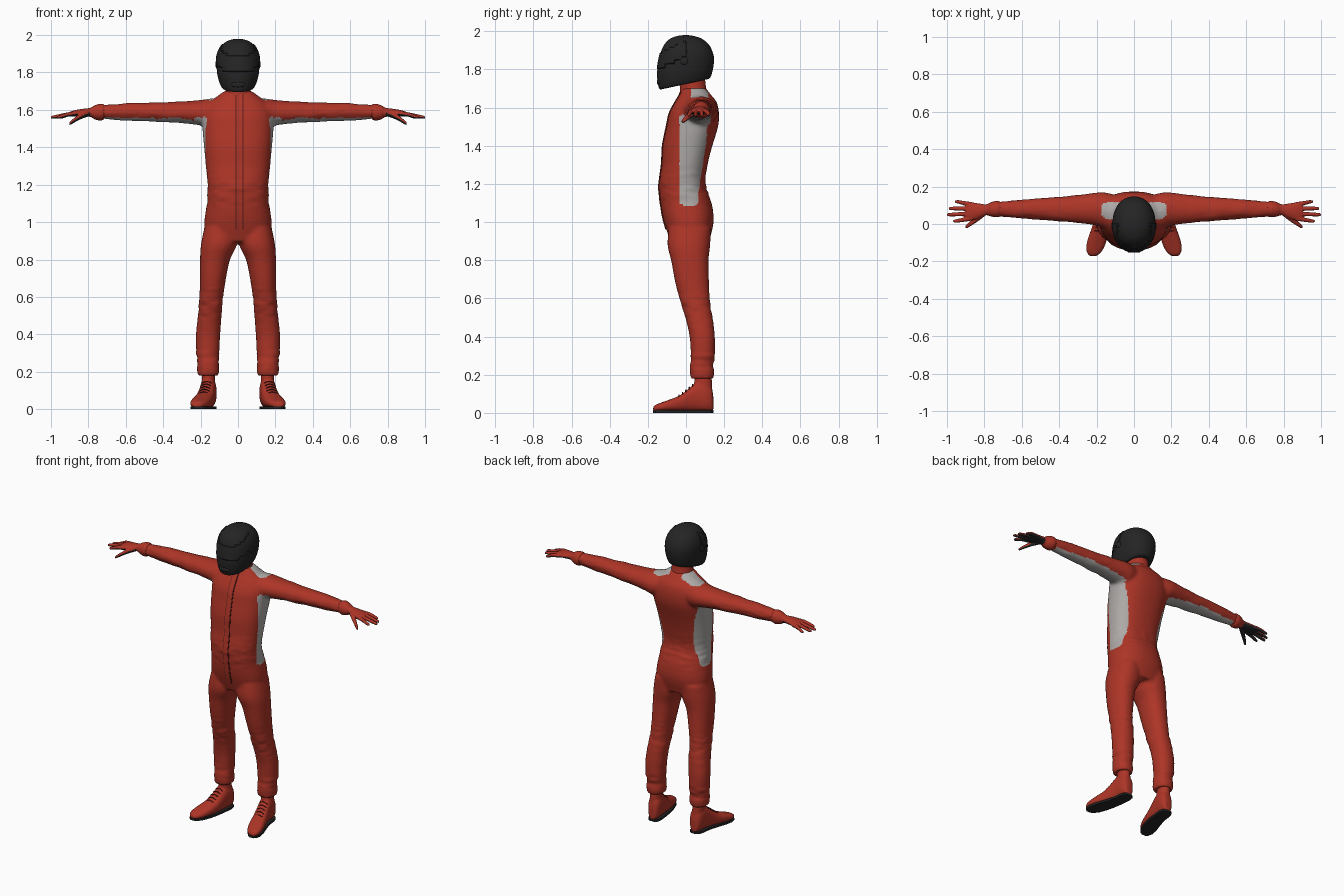
import bpy, bmesh, math
from mathutils import Vector, noise
from mathutils.bvhtree import BVHTree

cube = bpy.data.objects.get("Cube")
if cube:
    bpy.data.objects.remove(cube)


def material(name, r, g, b):
    m = bpy.data.materials.new(name)
    m.use_nodes = True
    m.diffuse_color = (r, g, b, 1)
    bsdf = m.node_tree.nodes["Principled BSDF"]
    bsdf.inputs["Base Color"].default_value = (r, g, b, 1)
    bsdf.inputs["Roughness"].default_value = 0.7
    return m


RED = material("suit red", 0.42, 0.035, 0.02)
GREY = material("panel grey", 0.42, 0.40, 0.39)
BLACK = material("black", 0.018, 0.018, 0.018)
SEAM = material("seam dark red", 0.09, 0.012, 0.01)


def spline(a, b, c, d, t):
    """Catmull-Rom blend of four rings."""
    return [0.5 * (2 * q + (r - p) * t + (2 * p - 5 * q + 4 * r - s) * t * t
                   + (3 * q - p - 3 * r + s) * t ** 3) for p, q, r, s in zip(a, b, c, d)]


def loft(bm, rings, axis="z", n=32, power=2.0, steps=3, sign=1):
    """Closed tube; ring = position, centre u, centre v, radius u, radius v, [slope]."""
    full = []
    for i in range(len(rings) - 1):
        a, d = rings[max(i - 1, 0)], rings[min(i + 2, len(rings) - 1)]
        full += [spline(a, rings[i], rings[i + 1], d, k / steps) for k in range(steps)]
    full.append(rings[-1])
    loops = []
    for ring in full:
        t, u, v, ru, rv = ring[:5]
        slope = ring[5] if len(ring) > 5 else 0
        loop = []
        for k in range(n):
            c, s = math.cos(math.tau * k / n), math.sin(math.tau * k / n)
            p = u + ru * math.copysign(abs(c) ** (2 / power), c)
            q = v + rv * math.copysign(abs(s) ** (2 / power), s)
            co = {"z": (p, q, t + slope * q), "x": (t, p, q), "y": (p, t, q)}[axis]
            loop.append(bm.verts.new((sign * co[0], co[1], co[2])))
        loops.append(loop)
    faces = [bm.faces.new(loops[0]), bm.faces.new(loops[-1])]
    for a, b in zip(loops, loops[1:]):
        faces += [bm.faces.new((a[k], a[(k + 1) % n], b[(k + 1) % n], b[k])) for k in range(n)]
    bmesh.ops.recalc_face_normals(bm, faces=faces)


def finish(name, bm, mats, mirror=False, voxel=0, relax=0, smooth=True):
    mesh = bpy.data.meshes.new(name)
    bm.to_mesh(mesh)
    bm.free()
    ob = bpy.data.objects.new(name, mesh)
    bpy.context.collection.objects.link(ob)
    if voxel:
        rm = ob.modifiers.new("Remesh", "REMESH")
        rm.mode, rm.voxel_size = "VOXEL", voxel
        sm = ob.modifiers.new("Smooth", "SMOOTH")
        sm.factor, sm.iterations = 0.5, relax
        baked = bpy.data.meshes.new_from_object(
            ob.evaluated_get(bpy.context.evaluated_depsgraph_get()))
        ob.modifiers.clear()
        ob.data = baked
    ob.data.materials.clear()
    for m in mats:
        ob.data.materials.append(m)
    if mirror:
        ob.modifiers.new("Mirror", "MIRROR")
    ob.data.polygons.foreach_set("use_smooth", [smooth] * len(ob.data.polygons))
    return ob


def paint(ob, rule):
    faces = ob.data.polygons
    faces.foreach_set("material_index", [rule(f.center, f.normal) for f in faces])


# Suit: torso, arms and legs fused into one skin
bm = bmesh.new()
loft(bm, [(.895, 0, .02, .17, .10), (1, 0, .015, .18, .13), (1.1, 0, 0, .166, .134),
          (1.2, 0, -.02, .162, .122), (1.3, 0, -.007, .172, .12), (1.4, 0, .008, .181, .13),
          (1.5, 0, .033, .19, .135), (1.57, 0, .043, .19, .13), (1.63, 0, .052, .165, .108),
          (1.67, 0, .048, .115, .08), (1.70, 0, .042, .075, .065)], power=2.3, n=48)
for side in (1, -1):
    loft(bm, [(.97, .095, .02, .085, .11), (.88, .102, .015, .096, .112), (.8, .123, .02, .08, .098),
              (.7, .134, .03, .07, .09), (.6, .142, .045, .063, .08), (.5, .151, .068, .063, .072),
              (.4, .16, .085, .065, .066), (.3, .162, .088, .061, .063), (.25, .16, .083, .056, .06),
              (.22, .16, .084, .06, .064), (.18, .16, .084, .056, .061)], sign=side, power=2.2)
    loft(bm, [(.08, .06, 1.585, .09, .075), (.15, .07, 1.58, .098, .08), (.2, .08, 1.585, .088, .068),
              (.3, .08, 1.587, .075, .058), (.4, .08, 1.588, .066, .053), (.5, .08, 1.589, .057, .05),
              (.6, .08, 1.59, .05, .046), (.7, .08, 1.59, .041, .039), (.74, .08, 1.59, .038, .036)],
         axis="x", sign=side)
suit = finish("racing_suit", bm, [RED, GREY], voxel=.01, relax=4)

# Cloth folds around knees, ankles, waist and elbows
bm = bmesh.new()
bm.from_mesh(suit.data)
bm.normal_update()
for v in bm.verts:
    x, y, z = v.co
    fold = sum(math.exp(-((z - c) / w) ** 2) for c, w in ((.56, .09), (.27, .06), (1.17, .08)))
    if abs(x) > .3:
        fold = .7
    v.co += v.normal * .005 * fold * noise.noise(Vector((abs(x) * 14, y * 12, z * 45)))
chest = BVHTree.FromBMesh(bm)
bm.to_mesh(suit.data)
bm.free()


def suit_panels(c, n):
    x = abs(c.x)
    # Stripe under the sleeve
    if .16 < x < .71 and n.z < -.68 and c.z > 1.48 and abs(c.y - .075) < .055:
        return 1
    # Flank panel with a rounded lower end
    low = 1.085 + 5 * (c.y - .02) ** 2
    back = .065 + .045 * min(1, max(0, (c.z - 1.15) / .3))
    if .1 < x < .24 and low < c.z < 1.56 and -.035 < c.y < back:
        return 1
    # Shoulder patch
    rounded = ((x - .08) / .095) ** 4 + ((c.y - .072) / .045) ** 4
    return int(c.z > 1.62 and n.z > .2 and x > .045 and rounded < 1)


paint(suit, suit_panels)


# Front flap and its seams, laid on the chest surface
def strip(name, x0, x1, lift, mat):
    bm = bmesh.new()
    rows = []
    for i in range(41):
        z = .96 + .725 * i / 40
        row = []
        for x in (x0, x1):
            y = chest.ray_cast(Vector((x, -1, z)), Vector((0, 1, 0)))[0].y
            row += [bm.verts.new((x, y - lift, z)), bm.verts.new((x, y + .004, z))]
        rows.append(row)
    for a, b in zip(rows, rows[1:]):
        for i, j in ((0, 2), (2, 3), (3, 1), (1, 0)):
            bm.faces.new((a[i], a[j], b[j], b[i]))
    for r in (rows[0], rows[-1]):
        bm.faces.new((r[0], r[2], r[3], r[1]))
    bmesh.ops.recalc_face_normals(bm, faces=bm.faces)
    finish(name, bm, [mat], smooth=False)


strip("front_flap", -.008, .024, .005, RED)
strip("flap_seam_right", -.0125, -.008, .003, SEAM)
strip("flap_seam_left", .024, .0285, .003, SEAM)

# Collar
bm = bmesh.new()
loft(bm, [(1.65, 0, .04, .078, .075), (1.69, 0, .038, .07, .07), (1.72, 0, .035, .066, .068),
          (1.77, 0, .032, .064, .066)])
finish("collar", bm, [RED])

# Gloves: cuff, palm, fingers and thumb
bm = bmesh.new()
loft(bm, [(.715, .08, 1.59, .04, .04), (.735, .08, 1.588, .044, .045), (.765, .078, 1.587, .038, .038),
          (.79, .076, 1.587, .029, .024), (.83, .07, 1.585, .04, .021), (.87, .068, 1.582, .048, .017),
          (.9, .068, 1.578, .045, .012)], axis="x")
for base, tip, length in ((.03, .016, .962), (.057, .05, .995), (.081, .083, .985), (.105, .119, .952)):
    loft(bm, [(.865, base, 1.58, .012, .013), (.91, (base + tip) / 2, 1.575, .0115, .012),
              (length - .01, tip, 1.562, .0095, .0095), (length + .005, tip, 1.559, .006, .006)],
         axis="x", n=12)
loft(bm, [(.80, .06, 1.583, .02, .018), (.84, .028, 1.566, .018, .016), (.875, .002, 1.545, .014, .013),
          (.895, -.013, 1.53, .011, .01), (.902, -.017, 1.526, .006, .006)], axis="x", n=12)
gloves = finish("gloves", bm, [RED, BLACK], mirror=True, voxel=.004, relax=1)
paint(gloves, lambda c, n: int(c.x > .79 and n.z < -.1))

# Shoes: ring = y, centre x, half width, height
bm = bmesh.new()
shoe = [(.143, .155, .018, .09), (.132, .155, .034, .14), (.1, .157, .043, .165), (.06, .161, .043, .165),
        (.02, .168, .045, .132), (-.03, .18, .049, .093), (-.08, .195, .052, .072), (-.13, .209, .047, .054),
        (-.16, .216, .032, .042), (-.172, .219, .014, .03)]
loft(bm, [(y, x, h / 2 + .004, w, h / 2 - .004) for y, x, w, h in shoe], axis="y", power=2.5)
loft(bm, [(.10, .158, .09, .036, .048), (.15, .158, .09, .036, .047), (.21, .159, .088, .035, .045)])
finish("shoes", bm, [RED], mirror=True, voxel=.007, relax=2)

# Soles: flat slabs that follow the shoe outline
bm = bmesh.new()
outline = [(x + w * .97, y) for y, x, w, h in shoe] + [(x - w * .97, y) for y, x, w, h in reversed(shoe)]
face = bm.faces.new([bm.verts.new((x, y, 0)) for x, y in outline])
top = bmesh.ops.extrude_face_region(bm, geom=[face])["geom"]
bmesh.ops.translate(bm, vec=(0, 0, .014), verts=[g for g in top if isinstance(g, bmesh.types.BMVert)])
bmesh.ops.recalc_face_normals(bm, faces=bm.faces)
finish("soles", bm, [BLACK], mirror=True, smooth=False)

# Laces across the instep
bm = bmesh.new()
for i in range(5):
    y, x, z = .035 - .018 * i, .166 + .0045 * i, .149 - .014 * i
    loft(bm, [(x - .026, y, z - .009, .003, .003), (x, y, z, .003, .003),
              (x + .026, y, z - .009, .003, .003)], axis="x", n=8)
finish("laces", bm, [SEAM], mirror=True)

# Helmet shell with a raised visor
bm = bmesh.new()
loft(bm, [(1.724, 0, -.006, .08, .122, .22), (1.73, 0, -.006, .09, .134, .22),
          (1.76, 0, -.005, .103, .143, .2), (1.80, 0, -.004, .112, .148, .12),
          (1.85, 0, .002, .115, .145, .04), (1.89, 0, .004, .112, .136, 0), (1.93, 0, .003, .097, .117, 0),
          (1.96, 0, 0, .07, .085, 0), (1.975, 0, -.002, .038, .045, 0), (1.98, 0, -.002, .008, .01, 0)],
     power=2.15, n=48)
centres = [(f, f.calc_center_median()) for f in bm.faces]
visor = [f for f, c in centres if c.y < 0 and 1.87 < c.z - .5 * c.y < 1.955]
bmesh.ops.inset_region(bm, faces=visor, thickness=.004, depth=.004)
helmet = finish("helmet", bm, [BLACK])
bpy.context.view_layer.objects.active = helmet
helmet.select_set(True)
bpy.ops.object.shade_smooth_by_angle(angle=math.radians(35))

# Visor hinges and chin vent
bm = bmesh.new()
loft(bm, [(.10, -.01, 1.845, .02, .02), (.117, -.01, 1.845, .02, .02), (.119, -.01, 1.845, .015, .015)],
     axis="x", n=20, steps=1)
finish("visor_hinges", bm, [BLACK], mirror=True)
bm = bmesh.new()
loft(bm, [(-.153, 0, 1.735, .03, .01), (-.148, 0, 1.735, .036, .014), (-.12, 0, 1.735, .036, .014)],
     axis="y", n=20, steps=1, power=3)
finish("chin_vent", bm, [BLACK])
